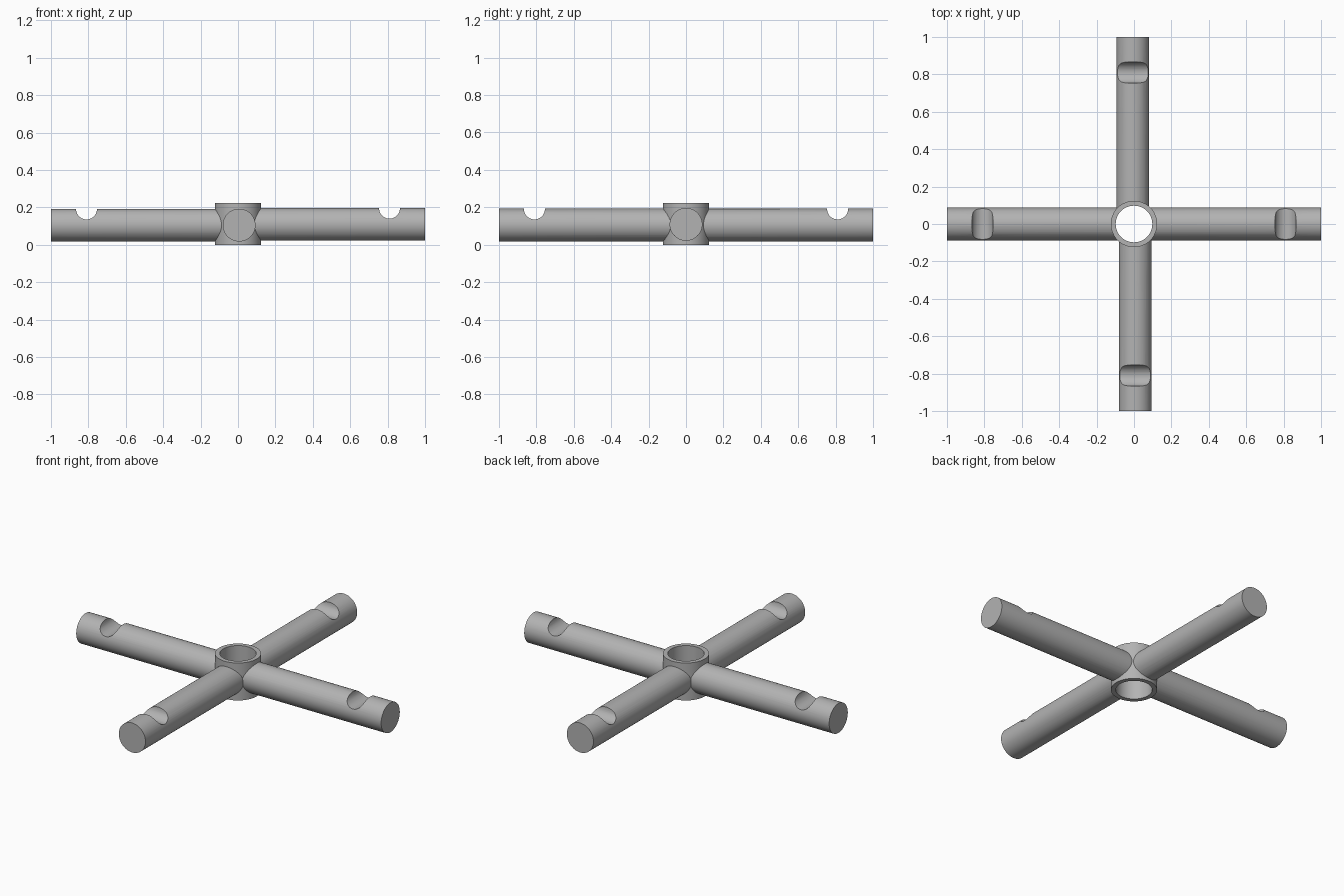
import bpy
import bmesh
from math import pi
from mathutils import Matrix, Vector

cube = bpy.data.objects.get("Cube")
if cube:
    bpy.data.objects.remove(cube, do_unlink=True)

grey = bpy.data.materials.new("metal grey")
grey.use_nodes = True
grey.diffuse_color = (0.45, 0.45, 0.45, 1)
grey.node_tree.nodes["Principled BSDF"].inputs["Base Color"].default_value = grey.diffuse_color


def cylinder(name, radius, start, end, sides=48):
    """Capped cylinder running from one point to another."""
    start, end = Vector(start), Vector(end)
    axis = end - start
    turn = axis.to_track_quat("Z", "Y").to_matrix().to_4x4()
    bm = bmesh.new()
    bmesh.ops.create_cone(bm, cap_ends=True, segments=sides, radius1=radius,
                          radius2=radius, depth=axis.length,
                          matrix=Matrix.Translation((start + end) / 2) @ turn)
    mesh = bpy.data.meshes.new(name)
    bm.to_mesh(mesh)
    bm.free()
    mesh.materials.append(grey)
    obj = bpy.data.objects.new(name, mesh)
    bpy.context.collection.objects.link(obj)
    return obj


def select(obj):
    bpy.ops.object.select_all(action="DESELECT")
    obj.select_set(True)
    bpy.context.view_layer.objects.active = obj


def cut(obj, cutter):
    """Subtract the cutter, then discard it."""
    cutter.hide_render = True
    mod = obj.modifiers.new("cut", "BOOLEAN")
    mod.operation = "DIFFERENCE"
    mod.solver = "EXACT"
    mod.object = cutter
    select(obj)
    bpy.ops.object.modifier_apply(modifier=mod.name)
    bpy.data.objects.remove(cutter, do_unlink=True)


def finish(obj):
    select(obj)
    bpy.ops.object.shade_smooth_by_angle(angle=pi / 6)


HUB_HEIGHT = 0.222
ARM_RADIUS = 0.0875
NOTCH_RADIUS = 0.056
NOTCH_AT = 0.81

# Open ring hub
hub = cylinder("hub", 0.124, (0, 0, 0), (0, 0, HUB_HEIGHT))
cut(hub, cylinder("bore", 0.098, (0, 0, -0.1), (0, 0, 0.4)))
finish(hub)

# Four round arms: outward direction, sideways offset and axis height
arms = {
    "left_arm": ((1, 0, 0), (0, 0, 0.109)),
    "right_arm": ((-1, 0, 0), (0, 0, 0.105)),
    "front_arm": ((0, -1, 0), (0.006, 0, 0.105)),
    "back_arm": ((0, 1, 0), (-0.006, 0, 0.105)),
}
for name, (direction, offset) in arms.items():
    out, base = Vector(direction), Vector(offset)
    side = out.cross(Vector((0, 0, 1))) * 0.2
    arm = cylinder(name, ARM_RADIUS, base + out * 0.08, base + out)
    # Inner end follows the ring wall
    cut(arm, cylinder("wall_cut", 0.11, (0, 0, -0.1), (0, 0, 0.4)))
    # Rounded notch across the top
    notch = base + out * NOTCH_AT + Vector((0, 0, ARM_RADIUS - 0.001))
    cut(arm, cylinder("notch_cut", NOTCH_RADIUS, notch - side, notch + side, 40))
    finish(arm)
